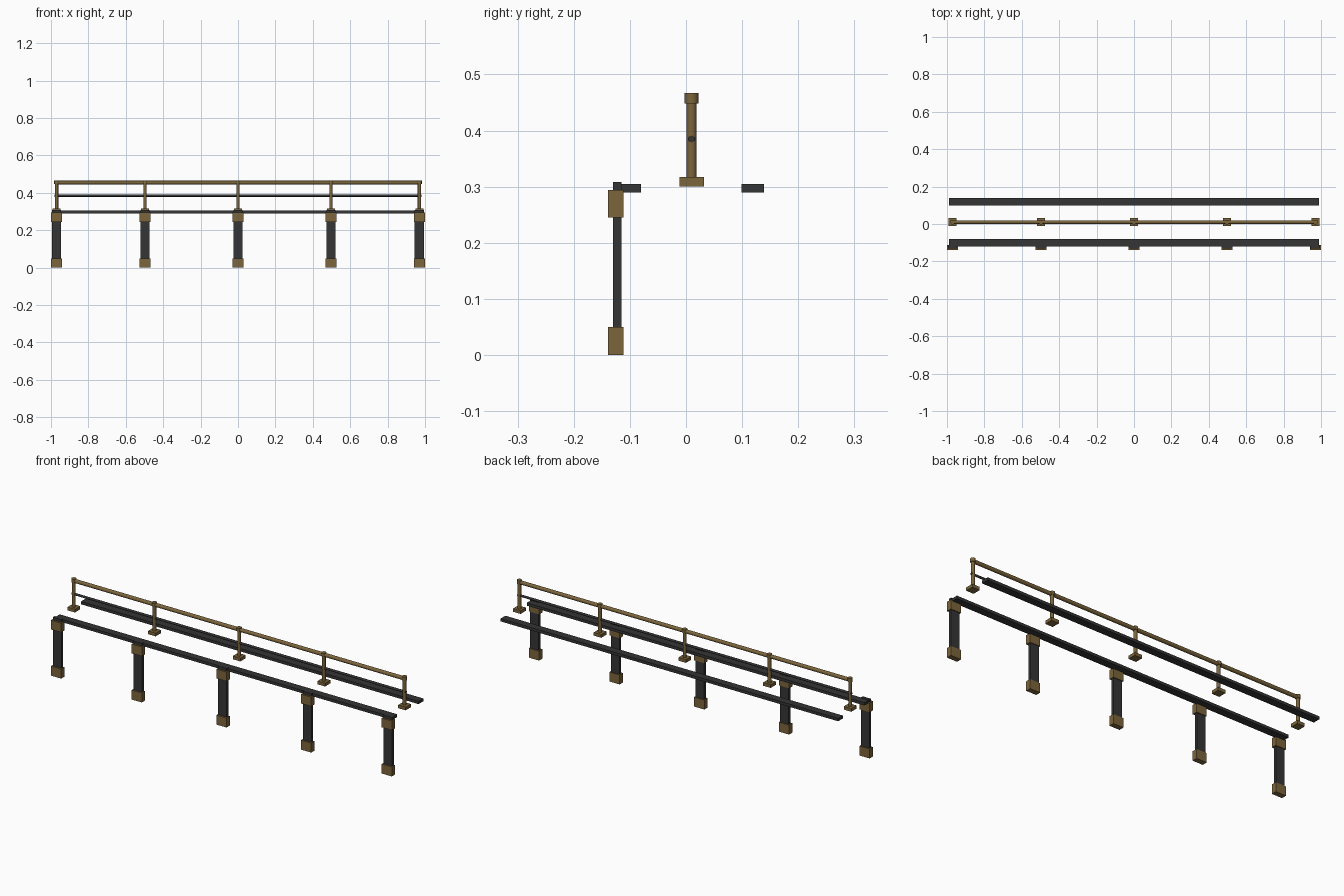
import bpy
from math import pi

if "Cube" in bpy.data.objects:
    bpy.data.objects.remove(bpy.data.objects["Cube"])


def material(name, rgb):
    m = bpy.data.materials.new(name)
    m.diffuse_color = (*rgb, 1)
    m.use_nodes = True
    m.node_tree.nodes["Principled BSDF"].inputs["Base Color"].default_value = m.diffuse_color
    return m


BRASS = material("brass", (0.2, 0.13, 0.045))
IRON = material("dark_iron", (0.035, 0.035, 0.035))


def box(name, x, y, z, mat):
    """Box from (min, max) ranges along each axis."""
    r = (x, y, z)
    bpy.ops.mesh.primitive_cube_add(size=1, location=[(a + b) / 2 for a, b in r])
    o = bpy.context.object
    o.name = name
    o.scale = [b - a for a, b in r]
    o.data.materials.append(mat)
    return o


def rod(name, loc, radius, length, mat, along_x=False, sides=16):
    bpy.ops.mesh.primitive_cylinder_add(vertices=sides, radius=radius, depth=length,
                                        location=loc,
                                        rotation=(0, pi / 2 if along_x else 0, 0))
    o = bpy.context.object
    o.name = name
    o.data.materials.append(mat)
    bpy.ops.object.shade_smooth_by_angle(angle=pi / 6)
    return o


RAIL_Y = 0.01
STATIONS = (-0.97, -0.497, 0, 0.497, 0.97)

# Long counter edge strips
box("front_strip", (-0.99, 0.99), (-0.12, -0.08), (0.29, 0.305), IRON)
box("back_strip", (-0.99, 0.99), (0.099, 0.139), (0.29, 0.305), IRON)

for i, x in enumerate(STATIONS, 1):
    # Front pilaster with foot and capital blocks
    box(f"pilaster_{i}", (x - 0.025, x + 0.025), (-0.13, -0.115), (0.005, 0.308), IRON)
    box(f"pilaster_foot_{i}", (x - 0.03, x + 0.03), (-0.139, -0.111), (0, 0.05), BRASS)
    box(f"pilaster_capital_{i}", (x - 0.03, x + 0.03), (-0.139, -0.111), (0.245, 0.294), BRASS)
    # Railing post with base plate and cap
    box(f"rail_base_{i}", (x - 0.022, x + 0.022), (RAIL_Y - 0.022, RAIL_Y + 0.022), (0.3, 0.317), BRASS)
    rod(f"rail_post_{i}", (x, RAIL_Y, 0.382), 0.009, 0.14, BRASS)
    rod(f"rail_cap_{i}", (x, RAIL_Y, 0.4575), 0.0125, 0.019, BRASS)

# Horizontal rails
rod("top_rail", (0, RAIL_Y, 0.455), 0.01, 1.94, BRASS, along_x=True)
rod("middle_rail", (0, RAIL_Y, 0.385), 0.006, 1.96, IRON, along_x=True)
